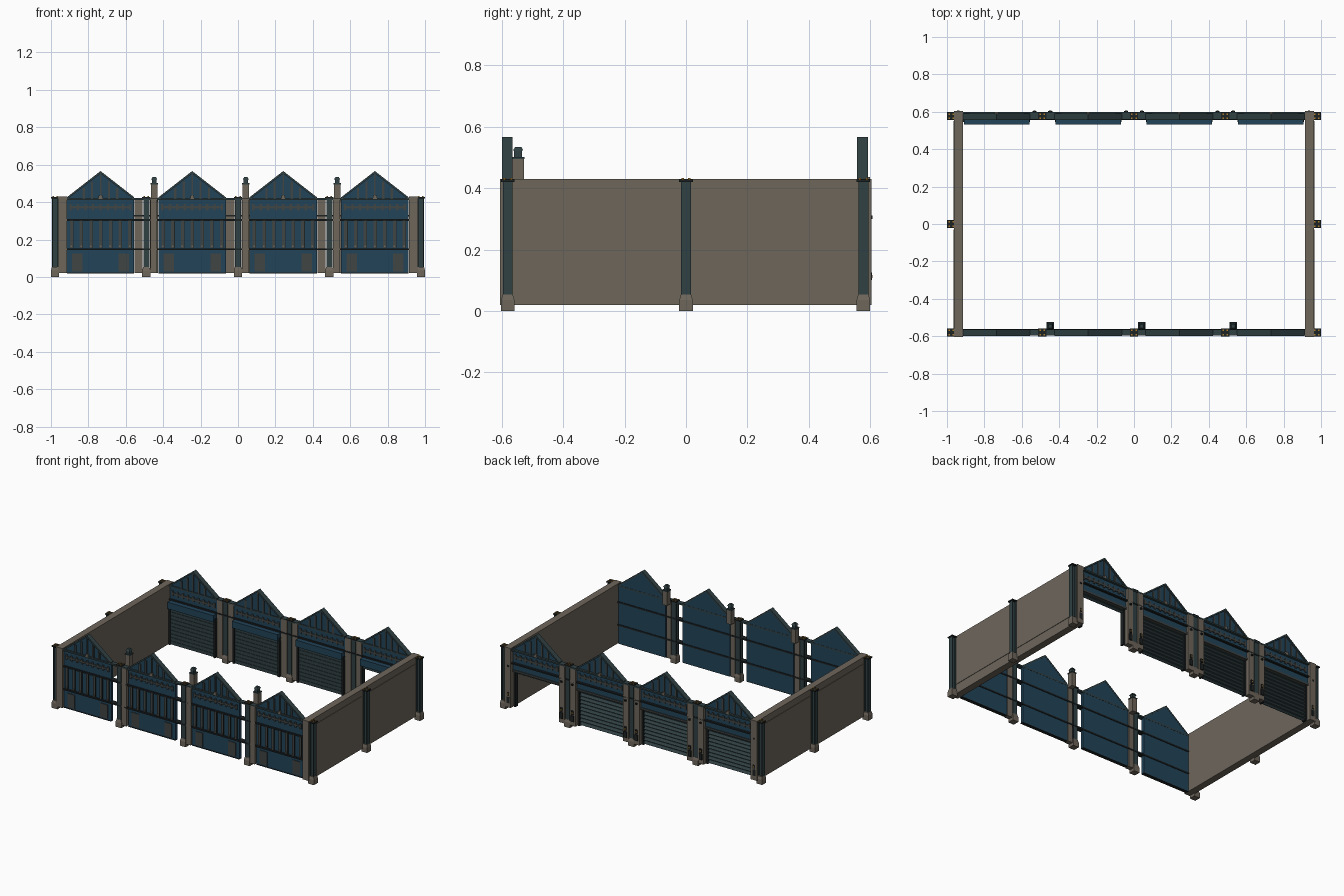
import bpy, bmesh, math

if "Cube" in bpy.data.objects:
    bpy.data.objects.remove(bpy.data.objects["Cube"])

def mat(name, c):
    m = bpy.data.materials.new(name)
    m.diffuse_color = (*c, 1)
    m.use_nodes = True
    m.node_tree.nodes["Principled BSDF"].inputs["Base Color"].default_value = m.diffuse_color
    return m

TAN = mat("concrete", (0.155, 0.133, 0.105))
BLUE = mat("blue_cladding", (0.016, 0.056, 0.098))
TEAL = mat("dark_teal_steel", (0.030, 0.052, 0.056))
GREY = mat("grey_trim", (0.050, 0.058, 0.055))
BLACK = mat("black_metal", (0.012, 0.016, 0.017))
ORANGE = mat("orange_bolts", (0.45, 0.22, 0.03))

class Part:
    """Collects shapes of one colour into one object."""
    def __init__(self, name, m):
        self.name, self.m, self.bm = name, m, bmesh.new()

    def box(self, x0, x1, y0, y1, z0, z1, taper=0.0):
        vs = []
        for z, t in ((z0, 0), (z1, taper)):
            vs.append([self.bm.verts.new(p) for p in (
                (x0 + t, y0 + t, z), (x1 - t, y0 + t, z), (x1 - t, y1 - t, z), (x0 + t, y1 - t, z))])
        b, t = vs
        self.bm.faces.new(b[::-1])
        self.bm.faces.new(t)
        for i in range(4):
            j = (i + 1) % 4
            self.bm.faces.new((b[i], b[j], t[j], t[i]))

    def prism(self, pts, y0, y1):
        a = [self.bm.verts.new((x, y0, z)) for x, z in pts]
        b = [self.bm.verts.new((x, y1, z)) for x, z in pts]
        self.bm.faces.new(a)
        self.bm.faces.new(b[::-1])
        n = len(pts)
        for i in range(n):
            j = (i + 1) % n
            self.bm.faces.new((a[j], a[i], b[i], b[j]))

    def done(self):
        bmesh.ops.recalc_face_normals(self.bm, faces=self.bm.faces)
        me = bpy.data.meshes.new(self.name)
        self.bm.to_mesh(me)
        self.bm.free()
        me.materials.append(self.m)
        ob = bpy.data.objects.new(self.name, me)
        bpy.context.collection.objects.link(ob)

BAYS = (-0.735, -0.245, 0.242, 0.732)
POSTS = (-0.49, 0.0, 0.488)
W, EAVE, PEAK = 0.18, 0.42, 0.557

# side walls with raised panels
walls = Part("side_wall", TAN)
for s in (-1, 1):
    walls.box(*sorted((s * 0.915, s * 0.963)), -0.605, 0.603, 0.02, 0.43)
    for y0, y1 in ((-0.56, -0.03), (0.02, 0.55)):
        walls.box(*sorted((s * 0.95, s * 0.966)), y0, y1, 0.085, 0.385)
walls.done()

# steel columns on concrete feet, with bolted top plates
cols, feet = Part("steel_column", TEAL), Part("column_foot", TAN)
plates, bolts = Part("column_top_plate", BLACK), Part("plate_bolt", ORANGE)
places = [(x, y) for x in POSTS for y in (-0.58, 0.577)]
places += [(s * 0.978, y) for s in (-1, 1) for y in (-0.58, 0.0, 0.577)]
for x, y in places:
    side = abs(x) > 0.9
    f, w, d = 0.005, 0.016, 0.016
    if side:
        cols.box(x - d, x - d + f, y - w, y + w, 0.04, 0.422)
        cols.box(x + d - f, x + d, y - w, y + w, 0.04, 0.422)
        cols.box(x - d, x + d, y - f, y + f, 0.04, 0.422)
    else:
        cols.box(x - w, x + w, y - d, y - d + f, 0.04, 0.422)
        cols.box(x - w, x + w, y + d - f, y + d, 0.04, 0.422)
        cols.box(x - f, x + f, y - d, y + d, 0.04, 0.422)
    feet.box(x - 0.022, x + 0.022, y - 0.022, y + 0.022, 0, 0.035)
    feet.box(x - 0.022, x + 0.022, y - 0.022, y + 0.022, 0.035, 0.053, 0.005)
    plates.box(x - 0.022, x + 0.022, y - 0.022, y + 0.022, 0.42, 0.427)
    for i in (-1, 1):
        for j in (-1, 1):
            bx, by = x + i * 0.011, y + j * 0.011
            bolts.box(bx - 0.004, bx + 0.004, by - 0.004, by + 0.004, 0.427, 0.432)
for p in (cols, feet, plates, bolts):
    p.done()

# concrete piers: one per post in front, a pair per post at the back
piers = Part("concrete_pier", TAN)
for x in POSTS:
    piers.box(x + 0.021, x + 0.058, -0.597, -0.565, 0.02, 0.418)
    for s in (-1, 1):
        piers.box(*sorted((x + s * 0.02, x + s * 0.063)), 0.56, 0.597, 0.02, 0.418)
piers.done()

# chimneys behind the front piers
stack, cap = Part("chimney", TAN), Part("chimney_cap", TEAL)
for p in POSTS:
    x, y = p + 0.042, -0.546
    stack.box(x - 0.017, x + 0.017, y - 0.019, y + 0.019, 0.40, 0.495)
    cap.box(x - 0.020, x + 0.020, y - 0.021, y + 0.021, 0.495, 0.501)
    cap.box(x - 0.012, x + 0.012, y - 0.013, y + 0.013, 0.501, 0.522)
    cap.box(x - 0.016, x + 0.016, y - 0.017, y + 0.017, 0.522, 0.534, 0.007)
stack.done()
cap.done()

# gabled cladding panels with sloping roof edge
clad, edge, trim = Part("gable_panel", BLUE), Part("gable_edge", TEAL), Part("facade_trim", GREY)
dark, lamp = Part("facade_frame", BLACK), Part("gable_lamp", TAN)
for front in (True, False):
    for c in BAYS:
        base = 0.02 if front else 0.27
        ya, yb = (-0.587, -0.566) if front else (0.565, 0.582)
        ea, eb = (-0.598, -0.565) if front else (0.557, 0.592)
        gable = [(c - W, base), (c + W, base), (c + W, EAVE), (c, PEAK), (c - W, EAVE)]
        clad.prism(gable, ya, yb)
        for s in (-1, 1):
            edge.prism([(c + s * W, EAVE - 0.006), (c + s * W, EAVE + 0.006),
                        (c, PEAK + 0.009), (c, PEAK - 0.004)], ea, eb)
        # relief reaches past the outside face (both faces at the back)
        ta, tb = (-0.594, -0.58) if front else (0.560, 0.588)
        trim.box(c - W + 0.02, c + W - 0.02, ta, tb, 0.365, 0.378)
        for i in range(9):
            x = c + (i - 4) * 0.04
            trim.box(x - 0.006, x + 0.006, ta, tb, 0.355, 0.39)
        for dx, top in ((-0.09, 0.475), (-0.045, 0.51), (0.045, 0.51), (0.09, 0.475)):
            trim.box(c + dx - 0.006, c + dx + 0.006, ta, tb, EAVE, top)
        trim.box(c - 0.004, c + 0.004, ta, tb, EAVE, PEAK - 0.005)
        ly = -0.598 if front else 0.586
        lamp.box(c - 0.010, c + 0.010, ly, ly + 0.012, 0.416, 0.436)
        if front:
            # mullions, lower hatches
            for i in range(7):
                x = c + (i - 3) * 0.052
                trim.box(x - 0.008, x + 0.008, ta, tb, 0.155, 0.30)
                dark.box(x + 0.008, x + 0.011, ta, tb, 0.155, 0.30)
                lamp.box(x - 0.004, x + 0.004, -0.598, -0.59, 0.160, 0.168)
            for s in (-1, 1):
                trim.box(c + s * 0.125 - 0.028, c + s * 0.125 + 0.028, -0.591, -0.58, 0.03, 0.125)
            dark.box(c - W, c + W, -0.59, -0.566, 0.018, 0.023)
        else:
            trim.box(c - W, c + W, ta, tb, 0.268, 0.28)

# rails running across the bays
rails = Part("cross_rail", TEAL)
for z in (0.148, 0.305):
    dark.box(-0.915, 0.915, -0.597, -0.562, z - 0.005, z + 0.005)
rails.box(-0.915, 0.915, -0.597, -0.565, 0.412, 0.422)
rails.box(-0.915, 0.915, 0.560, 0.598, 0.412, 0.422)
dark.box(-0.915, 0.915, 0.557, 0.597, 0.322, 0.331)
for p in (clad, edge, trim, dark, lamp, rails):
    p.done()

# roller shutters: housings, guides and slats (the +x bay is open)
house, guide, slat = Part("shutter_housing", BLUE), Part("shutter_guide", BLACK), Part("shutter_slat", TEAL)
for k, c in enumerate(BAYS):
    house.box(c - 0.175, c + 0.175, 0.532, 0.567, 0.272, 0.318)
    for s in (-1, 1):
        x = c + s * 0.172
        guide.box(x - 0.006, x + 0.006, 0.545, 0.575, 0.02, 0.29)
    n = 10
    h = 0.25 / n
    for i in range(9, n) if k == 3 else range(n):
        z = 0.022 + i * h
        ob = slat.bm
        pts = [(0.553, z), (0.560, z), (0.572, z + h * 0.3), (0.560, z + h * 0.92), (0.553, z + h * 0.92)]
        a = [ob.verts.new((c - 0.168, y, zz)) for y, zz in pts]
        b = [ob.verts.new((c + 0.168, y, zz)) for y, zz in pts]
        ob.faces.new(a)
        ob.faces.new(b[::-1])
        for q in range(5):
            r = (q + 1) % 5
            ob.faces.new((a[q], a[r], b[r], b[q]))
for p in (house, guide, slat):
    p.done()

# control boxes and wall lamps on the back piers
ctrl, button = Part("control_box", BLACK), Part("control_button", ORANGE)
spots = [-0.94, 0.935] + [p + s * 0.042 for p in POSTS for s in (-1, 1)]
for x in spots:
    ctrl.box(x - 0.011, x + 0.011, 0.594, 0.604, 0.05, 0.092)
    ctrl.box(x - 0.008, x + 0.008, 0.594, 0.605, 0.10, 0.125)
    button.box(x - 0.004, x + 0.004, 0.600, 0.607, 0.108, 0.117)
    ctrl.box(x - 0.006, x + 0.006, 0.594, 0.607, 0.300, 0.310)
ctrl.done()
button.done()
